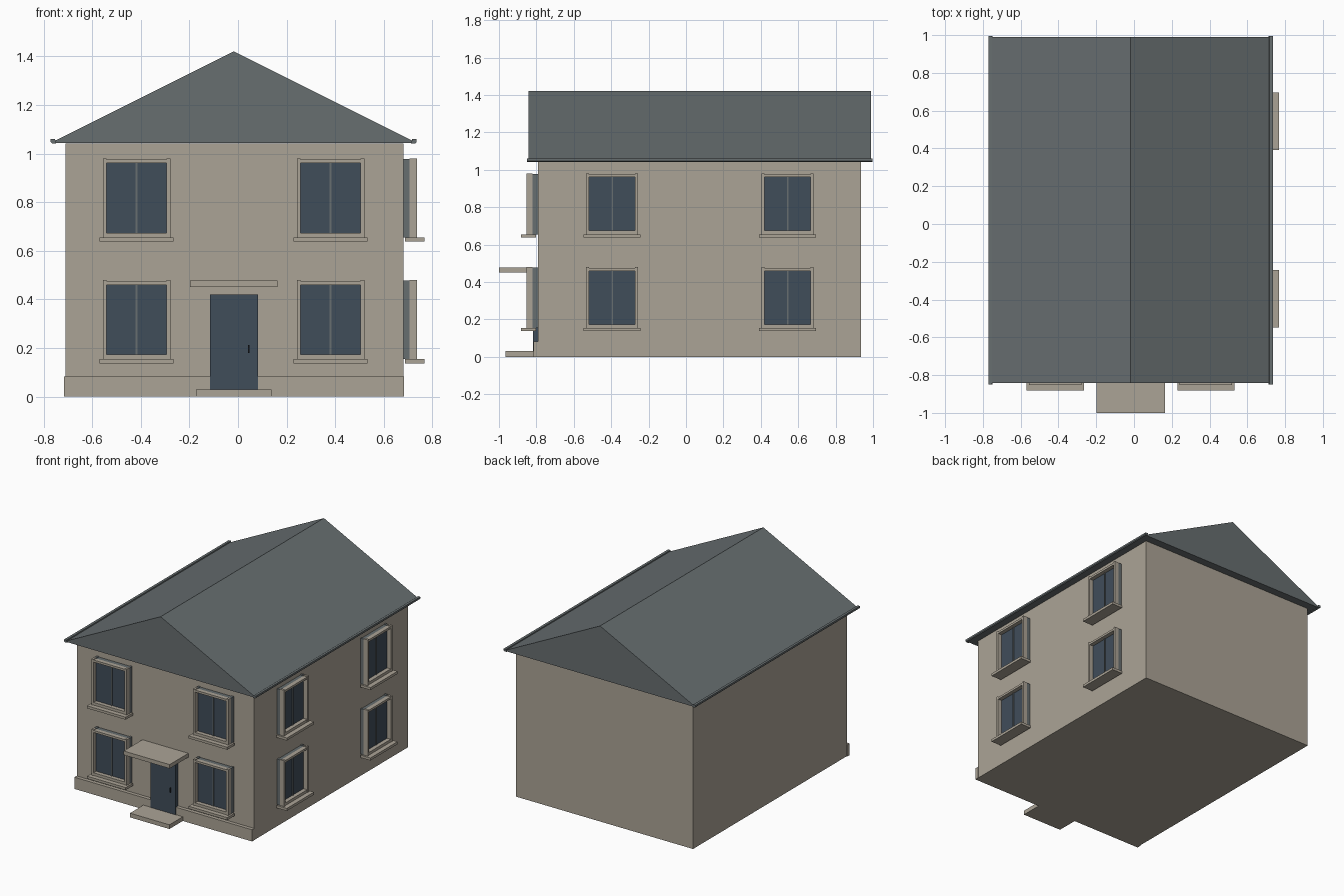
import bpy, bmesh, math
from mathutils import Matrix, Vector

if "Cube" in bpy.data.objects:
    bpy.data.objects.remove(bpy.data.objects["Cube"])


def material(name, rgb):
    m = bpy.data.materials.new(name)
    m.diffuse_color = (*rgb, 1)
    m.use_nodes = True
    m.node_tree.nodes["Principled BSDF"].inputs["Base Color"].default_value = m.diffuse_color
    return m


STONE = material("warm stone", (0.41, 0.37, 0.305))
SLATE = material("slate grey", (0.136, 0.156, 0.162))
GLASS = material("dark blue glass", (0.051, 0.074, 0.102))
BLACK = material("handle black", (0.012, 0.014, 0.018))


def finish(name, bm, mat, matrix=None):
    bmesh.ops.recalc_face_normals(bm, faces=bm.faces)
    me = bpy.data.meshes.new(name)
    bm.to_mesh(me)
    bm.free()
    me.materials.append(mat)
    ob = bpy.data.objects.new(name, me)
    bpy.context.collection.objects.link(ob)
    if matrix:
        ob.matrix_world = matrix
    return ob


def boxes(name, mat, *ranges, matrix=None):
    """One object of boxes, each given as x0, x1, y0, y1, z0, z1."""
    bm = bmesh.new()
    for x0, x1, y0, y1, z0, z1 in ranges:
        m = (Matrix.Translation(((x0 + x1) / 2, (y0 + y1) / 2, (z0 + z1) / 2))
             @ Matrix.Diagonal((x1 - x0, y1 - y0, z1 - z0, 1)))
        bmesh.ops.create_cube(bm, size=1, matrix=m)
    return finish(name, bm, mat, matrix)


def prism(name, mat, profile, y0, y1):
    """Extrude an x/z outline along y."""
    bm = bmesh.new()
    f = bm.faces.new([bm.verts.new((x, y0, z)) for x, z in profile])
    ext = bmesh.ops.extrude_face_region(bm, geom=[f])
    bmesh.ops.translate(bm, vec=(0, y1 - y0, 0),
                        verts=[v for v in ext["geom"] if isinstance(v, bmesh.types.BMVert)])
    return finish(name, bm, mat)


# Walls and front plinth
boxes("walls", STONE, (-0.71, 0.68, -0.79, 0.935, 0, 1.042))
boxes("front_plinth", STONE, (-0.715, 0.682, -0.815, -0.785, 0, 0.083))

# Gabled roof with gutters along both eaves
prism("roof", SLATE, [(-0.757, 1.043), (0.722, 1.043), (0.722, 1.05),
                      (-0.018, 1.42), (-0.757, 1.05)], -0.843, 0.99)
for side, name in ((-1, "left_gutter"), (1, "right_gutter")):
    outline = [(0.730, 1.042), (0.748, 1.042), (0.753, 1.047),
               (0.753, 1.060), (0.735, 1.060)]
    prism(name, SLATE, [(side * x - 0.018, z) for x, z in outline], -0.85, 0.996)

# Front door, handle, canopy and step
boxes("front_door", GLASS, (-0.115, 0.083, -0.818, -0.785, 0.03, 0.42))
boxes("door_handle", BLACK, (0.042, 0.048, -0.826, -0.816, 0.18, 0.213))
boxes("door_canopy", STONE, (-0.198, 0.163, -1.0, -0.788, 0.45, 0.478))
boxes("door_step", STONE, (-0.173, 0.137, -0.965, -0.79, 0, 0.03))


def window(name, matrix):
    """Window in local space: wall plane at y = 0, outside toward -y."""
    boxes(name + "_casing", SLATE,
          (-0.139, -0.123, -0.03, 0.005, 0.155, 0.478),
          (0.123, 0.139, -0.03, 0.005, 0.155, 0.478),
          (-0.123, 0.123, -0.03, 0.005, 0.460, 0.474),
          (-0.123, 0.123, -0.03, 0.005, 0.155, 0.174), matrix=matrix)
    boxes(name + "_surround", STONE,
          (-0.139, -0.123, -0.062, -0.03, 0.155, 0.480),
          (0.123, 0.139, -0.062, -0.03, 0.155, 0.480),
          (-0.123, 0.123, -0.059, -0.03, 0.460, 0.475),
          (-0.123, 0.123, -0.059, -0.03, 0.155, 0.174), matrix=matrix)
    boxes(name + "_sill", STONE,
          (-0.152, 0.152, -0.092, -0.012, 0.137, 0.155), matrix=matrix)
    boxes(name + "_glass", GLASS,
          (-0.123, -0.003, -0.03, 0.002, 0.174, 0.460),
          (0.003, 0.123, -0.03, 0.002, 0.174, 0.460), matrix=matrix)
    boxes(name + "_mullion", SLATE,
          (-0.004, 0.004, -0.036, 0.002, 0.170, 0.462), matrix=matrix)


# Two storeys of windows on the front and right walls
for storey, z in (("lower", 0), ("upper", 0.5)):
    for place, x in (("left", -0.417), ("right", 0.381)):
        window(f"front_{storey}_{place}_window", Matrix.Translation((x, -0.79, z)))
    for place, y in (("near", -0.395), ("far", 0.543)):
        window(f"side_{storey}_{place}_window",
               Matrix.Translation((0.675, y, z)) @ Matrix.Rotation(math.pi / 2, 4, 'Z'))
